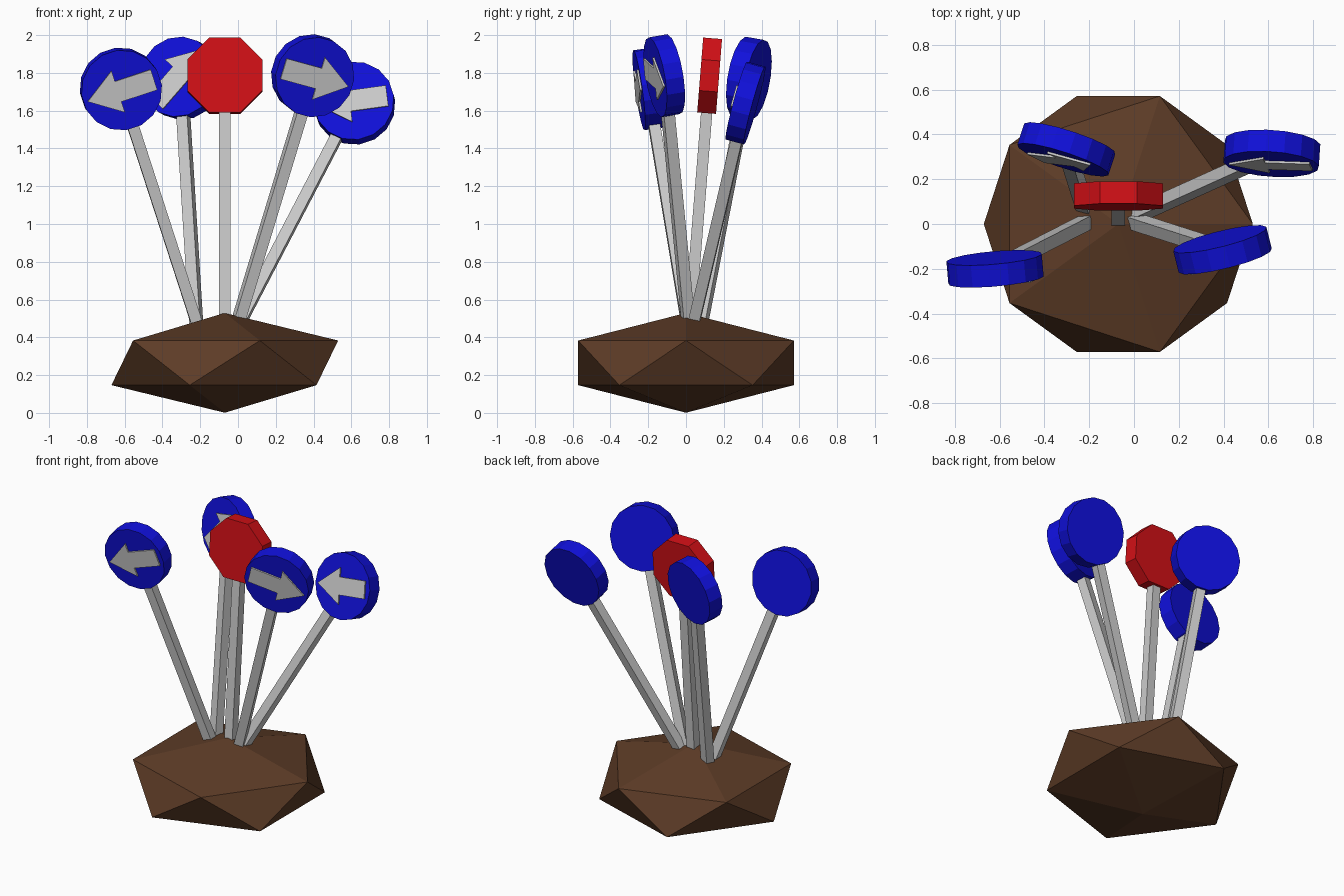
import bpy, bmesh, math
from mathutils import Vector, Matrix

if "Cube" in bpy.data.objects:
    bpy.data.objects.remove(bpy.data.objects["Cube"])


def material(name, rgb):
    m = bpy.data.materials.new(name)
    m.diffuse_color = (*rgb, 1)
    m.use_nodes = True
    m.node_tree.nodes["Principled BSDF"].inputs["Base Color"].default_value = m.diffuse_color
    return m


BLUE = material("blue_paint", (0.005, 0.005, 0.7))
RED = material("red_paint", (0.65, 0.005, 0.008))
BROWN = material("brown_earth", (0.11, 0.045, 0.02))


def add_object(name, bm, matrix, mat=None):
    bmesh.ops.recalc_face_normals(bm, faces=bm.faces[:])
    me = bpy.data.meshes.new(name)
    bm.to_mesh(me)
    bm.free()
    ob = bpy.data.objects.new(name, me)
    ob.matrix_world = matrix
    bpy.context.collection.objects.link(ob)
    if mat:
        me.materials.append(mat)
    return ob


R, DEPTH, POLE_W = 0.215, 0.10, 0.06
ARROW = [(-0.18, -0.057), (0.02, -0.057), (0.02, -0.117), (0.19, 0),
         (0.02, 0.117), (0.02, 0.057), (-0.18, 0.057)]


def sign(name, base, centre, yaw, sides, mat, arrow_angle=None):
    # frame: x right, y along the pole, z out of the sign face
    base, centre = Vector(base), Vector(centre)
    up = (centre - base).normalized()
    yaw = math.radians(yaw)
    n = Vector((math.sin(yaw), -math.cos(yaw), 0))
    n.z = -(n.x * up.x + n.y * up.y) / up.z
    n.normalize()
    frame = Matrix((up.cross(n), up, n)).transposed().to_4x4()
    at_centre = Matrix.Translation(centre) @ frame

    # square pole
    bm = bmesh.new()
    bmesh.ops.create_cube(bm, size=1)
    bmesh.ops.scale(bm, vec=(POLE_W, (centre - base).length, POLE_W), verts=bm.verts)
    add_object(name + "_pole", bm, Matrix.Translation((base + centre) / 2) @ frame)

    # sign plate
    bm = bmesh.new()
    bmesh.ops.create_cone(bm, cap_ends=True, segments=sides, radius1=R, radius2=R,
                          depth=DEPTH, matrix=Matrix.Rotation(math.pi / sides, 4, 'Z'))
    add_object(name + "_plate", bm, at_centre, mat)

    # raised arrow
    if arrow_angle is not None:
        bm = bmesh.new()
        face = bm.faces.new([bm.verts.new((x, y, DEPTH / 2 - 0.01)) for x, y in ARROW])
        ext = bmesh.ops.extrude_face_region(bm, geom=[face])
        top = [v for v in ext["geom"] if isinstance(v, bmesh.types.BMVert)]
        bmesh.ops.translate(bm, vec=(0, 0, 0.02), verts=top)
        add_object(name + "_arrow", bm,
                   at_centre @ Matrix.Rotation(math.radians(arrow_angle), 4, 'Z'))


# earth mound
bm = bmesh.new()
bmesh.ops.create_icosphere(bm, subdivisions=1, radius=1)
bmesh.ops.scale(bm, vec=(0.671, 0.671, 0.264), verts=bm.verts)
add_object("earth_mound", bm, Matrix.Translation((-0.07, 0, 0.265)), BROWN)

# signs fanning out of the mound
sign("stop_sign", (-0.07, 0.018, 0.45), (-0.07, 0.125, 1.785), 0, 8, RED)
sign("left_front_sign", (-0.21, 0.01, 0.45), (-0.62, -0.2, 1.715), 5, 16, BLUE, 180)
sign("left_back_sign", (-0.22, 0.075, 0.45), (-0.302, 0.333, 1.772), -18, 16, BLUE, 43)
sign("right_front_sign", (-0.01, 0.015, 0.45), (0.395, -0.115, 1.785), 14, 16, BLUE, 0)
sign("right_back_sign", (-0.005, 0.035, 0.45), (0.615, 0.315, 1.64), -4, 16, BLUE, 214)
